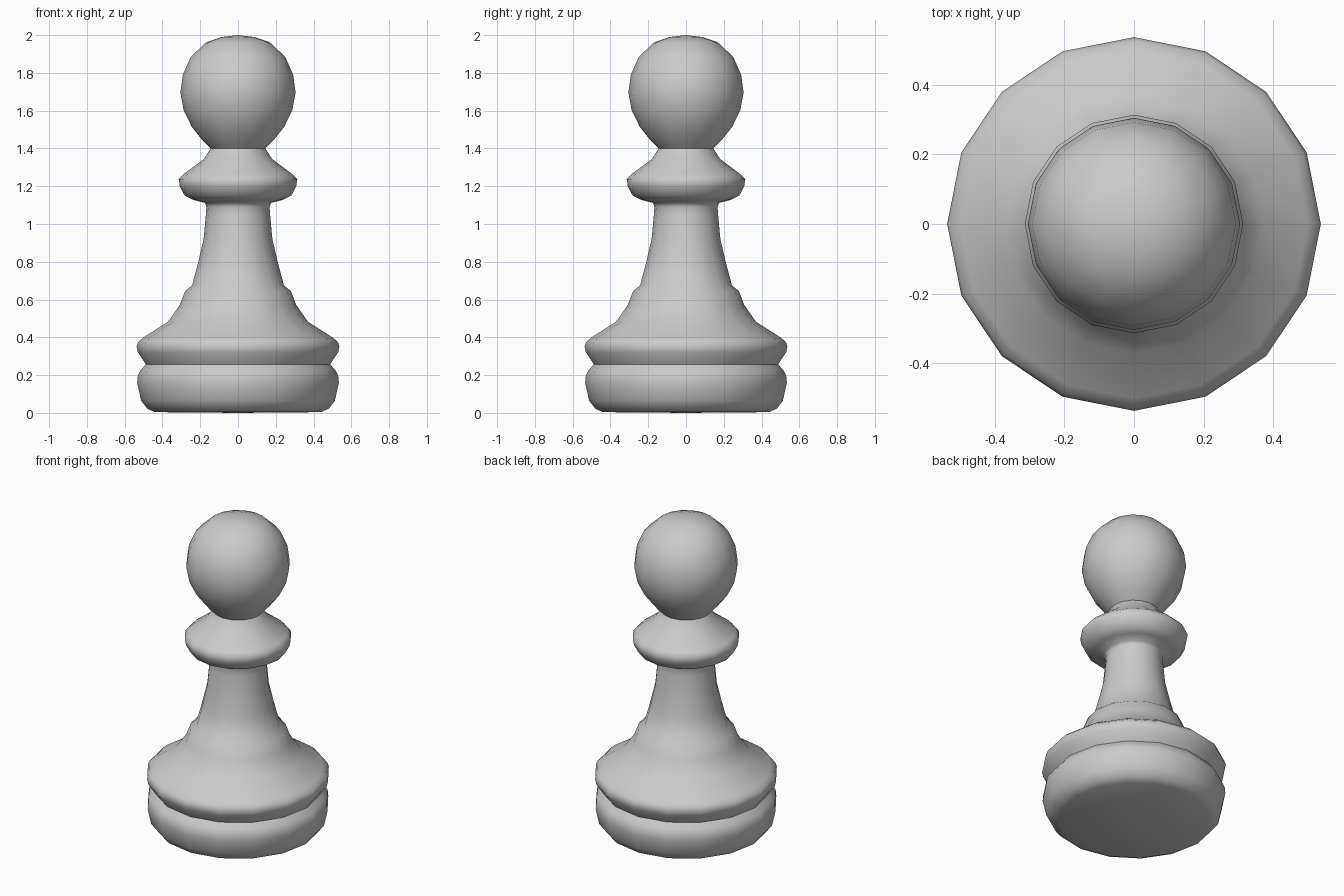
import bpy, bmesh, math

if "Cube" in bpy.data.objects:
    bpy.data.objects.remove(bpy.data.objects["Cube"])

SIDES = 16

# Turned profile as (radius, height), bottom to top
foot = [(0, 0), (0.44, 0.004), (0.48, 0.022), (0.513, 0.065), (0.534, 0.16),
        (0.53, 0.20), (0.516, 0.225), (0.488, 0.257)]
skirt = [(0.53, 0.32), (0.537, 0.352), (0.528, 0.376), (0.50, 0.40), (0.37, 0.483),
         (0.308, 0.572), (0.28, 0.645), (0.243, 0.675)]
stem = [(0.21, 0.80), (0.182, 0.92), (0.17, 1.05), (0.167, 1.09)]
collar = [(0.175, 1.112), (0.235, 1.127), (0.282, 1.15), (0.308, 1.20),
          (0.314, 1.237), (0.29, 1.262), (0.18, 1.345), (0.145, 1.40)]
head = [(0.19, 1.445), (0.245, 1.515), (0.287, 1.60), (0.305, 1.695),
        (0.292, 1.79), (0.25, 1.885), (0.167, 1.963), (0.085, 1.99), (0, 2.0)]


def lathe(name, profile):
    """Revolve a profile around the z axis."""
    bm = bmesh.new()
    verts = [bm.verts.new((r, 0, z)) for r, z in profile]
    edges = [bm.edges.new(pair) for pair in zip(verts, verts[1:])]
    bmesh.ops.spin(bm, geom=verts + edges, axis=(0, 0, 1), cent=(0, 0, 0),
                   angle=math.tau, steps=SIDES)
    bmesh.ops.remove_doubles(bm, verts=bm.verts, dist=0.0005)
    bmesh.ops.recalc_face_normals(bm, faces=bm.faces)
    mesh = bpy.data.meshes.new(name)
    bm.to_mesh(mesh)
    bm.free()
    obj = bpy.data.objects.new(name, mesh)
    bpy.context.collection.objects.link(obj)
    return obj


# One continuous turned piece
pawn = lathe("chess_pawn", foot + skirt + stem + collar + head)
bpy.context.view_layer.objects.active = pawn
pawn.select_set(True)
bpy.ops.object.shade_smooth_by_angle(angle=math.radians(65))
